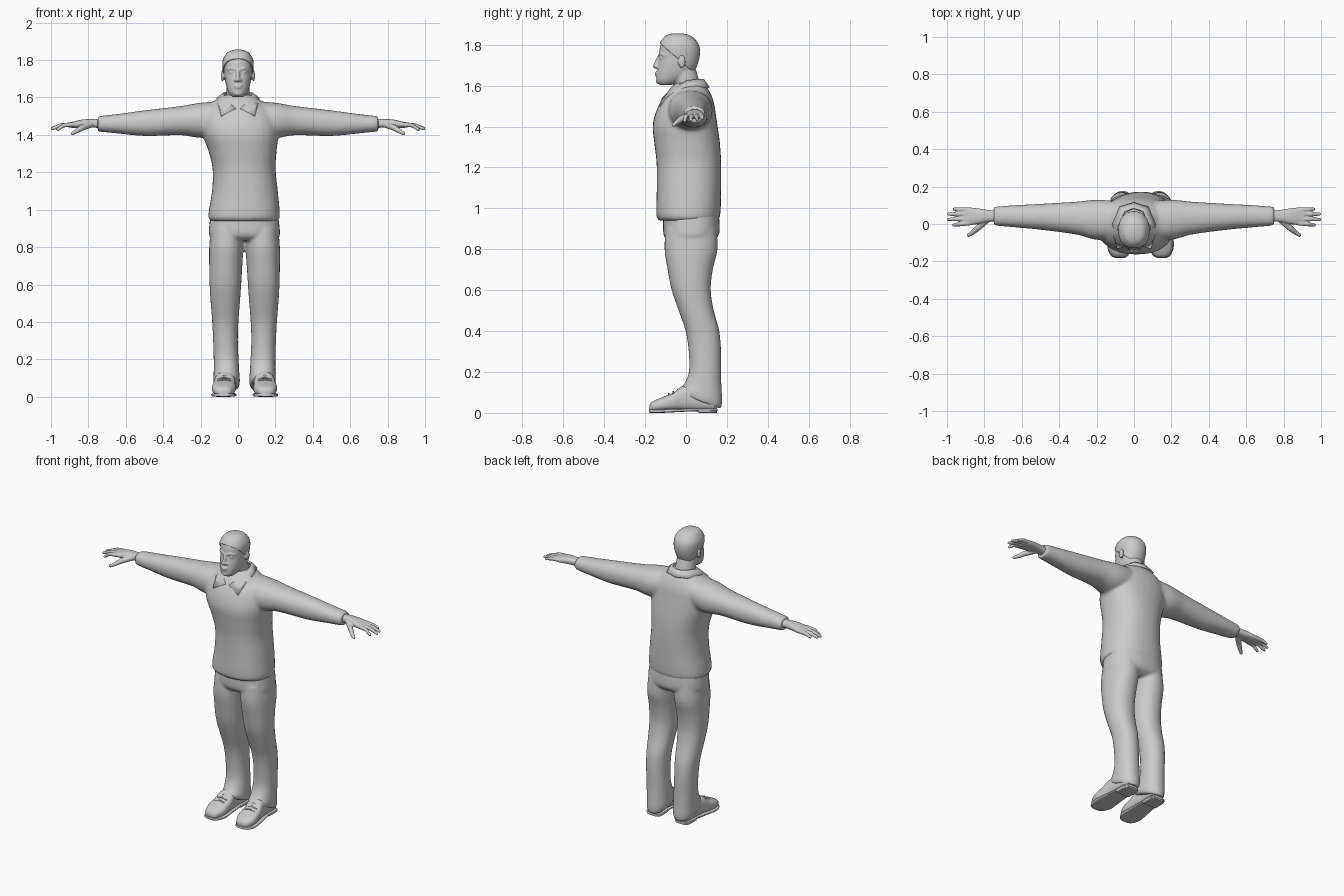
import bpy, bmesh, math
from mathutils import Vector, Matrix

cube = bpy.data.objects.get("Cube")
if cube:
    bpy.data.objects.remove(cube, do_unlink=True)

grey = bpy.data.materials.new("plain grey")
grey.use_nodes = True
grey.diffuse_color = (0.6, 0.6, 0.6, 1)
grey.node_tree.nodes["Principled BSDF"].inputs["Base Color"].default_value = (0.6, 0.6, 0.6, 1)

BODY_X = 0.035  # the lower body stands slightly to one side


def skin(bm, loops):
    """Bridge a list of vertex rings and cap both ends."""
    rings = [[bm.verts.new(p) for p in loop] for loop in loops]
    n = len(rings[0])
    for a, b in zip(rings, rings[1:]):
        for i in range(n):
            bm.faces.new((a[i], a[(i + 1) % n], b[(i + 1) % n], b[i]))
    bm.faces.new(rings[0][::-1])
    bm.faces.new(rings[-1])


def resample(rows, steps):
    """Smooth cubic interpolation of section rows along their first value."""
    rows = [Vector(tuple(r) + (0,) * (6 - len(r))) for r in rows]
    last = len(rows) - 1
    slopes = []
    for i in range(last + 1):
        a, b = rows[max(i - 1, 0)], rows[min(i + 1, last)]
        slopes.append((b - a) / (b[0] - a[0]))
    out = []
    for i in range(last):
        p, q = rows[i], rows[i + 1]
        h = q[0] - p[0]
        for k in range(steps):
            s = k / steps
            blend = s * s * (3 - 2 * s)
            out.append(p * (1 - blend) + q * blend
                       + slopes[i] * (h * s * (1 - s) ** 2) - slopes[i + 1] * (h * s * s * (1 - s)))
    return out + [rows[-1]]


def loft(bm, axis, rows, power=2.2, n=32, steps=4):
    """Rows: position, low/high of first cross axis, low/high of second, tilt."""
    loops = []
    for t, a0, a1, b0, b1, tilt in resample(rows, steps):
        loop = []
        for i in range(n):
            ang = math.tau * i / n
            c, s = math.cos(ang), math.sin(ang)
            u = math.copysign(abs(c) ** (2 / power), c)
            v = math.copysign(abs(s) ** (2 / power), s)
            a = (a0 + a1) / 2 + u * (a1 - a0) / 2
            b = (b0 + b1) / 2 + v * (b1 - b0) / 2
            loop.append({"z": (a, b, t + tilt * v), "x": (t, a, b), "y": (a, t, b)}[axis])
        loops.append(loop)
    skin(bm, loops)


def ball(bm, centre, size, segs=16):
    m = Matrix.Translation(centre) @ Matrix.Diagonal((*size, 1))
    bmesh.ops.create_uvsphere(bm, u_segments=segs, v_segments=segs // 2, radius=1, matrix=m)


def tube(bm, points, radii, n=12):
    """Round rod through points with rounded ends."""
    pts = [Vector(p) for p in points]
    loops = []
    for i, p in enumerate(pts):
        d = (pts[min(i + 1, len(pts) - 1)] - pts[max(i - 1, 0)]).normalized()
        u = d.cross(Vector((0, 0, 1) if abs(d.z) < 0.9 else (1, 0, 0))).normalized()
        w = d.cross(u)
        loops.append([p + (u * math.cos(math.tau * k / n) + w * math.sin(math.tau * k / n)) * radii[i]
                      for k in range(n)])
    skin(bm, loops)
    for p, r in ((pts[0], radii[0]), (pts[-1], radii[-1])):
        ball(bm, p, (r, r, r), n)


def mirror(bm, centre=0, keep=True):
    """Reflect across x = centre, keeping the first side as well if wanted."""
    geom = bm.verts[:] + bm.edges[:] + bm.faces[:]
    verts = bm.verts[:]
    if keep:
        dup = bmesh.ops.duplicate(bm, geom=geom)["geom"]
        verts = [g for g in dup if isinstance(g, bmesh.types.BMVert)]
    for v in verts:
        v.co.x = 2 * centre - v.co.x


def finish(bm, name, voxel=0, smooth=0, thick=0):
    bmesh.ops.recalc_face_normals(bm, faces=bm.faces[:])
    me = bpy.data.meshes.new(name)
    bm.to_mesh(me)
    bm.free()
    me.materials.append(grey)
    ob = bpy.data.objects.new(name, me)
    bpy.context.collection.objects.link(ob)
    if voxel:
        mod = ob.modifiers.new("blend", "REMESH")
        mod.mode, mod.voxel_size, mod.use_smooth_shade = "VOXEL", voxel, True
    if smooth:
        mod = ob.modifiers.new("soften", "SMOOTH")
        mod.factor, mod.iterations = 0.5, smooth
    if thick:
        mod = ob.modifiers.new("thickness", "SOLIDIFY")
        mod.thickness, mod.offset = thick, 0
    bpy.ops.object.select_all(action="DESELECT")
    ob.select_set(True)
    bpy.context.view_layer.objects.active = ob
    bpy.ops.object.shade_smooth_by_angle(angle=math.radians(45))
    return ob


# Sweater: both sleeves blended into the torso
bm = bmesh.new()
loft(bm, "x", [(.08, -.08, .12, 1.41, 1.58), (.2, -.085, .13, 1.385, 1.572), (.3, -.058, .12, 1.398, 1.555),
               (.5, -.031, .108, 1.394, 1.531), (.65, -.017, .1, 1.408, 1.511), (.75, -.008, .092, 1.418, 1.5)])
mirror(bm)
loft(bm, "z", [(.94, -.148, .212, -.132, .155), (.96, -.16, .224, -.145, .167), (1.1, -.139, .213, -.143, .172),
               (1.22, -.136, .201, -.144, .172), (1.32, -.16, .207, -.155, .166), (1.4, -.19, .215, -.163, .155),
               (1.46, -.2, .21, -.151, .146), (1.52, -.19, .19, -.125, .136), (1.57, -.14, .14, -.09, .116),
               (1.6, -.1, .1, -.065, .095), (1.615, -.07, .07, -.05, .08)], power=2.3)
finish(bm, "sweater", .01, 6)

# Trousers: two legs under a shared hip
bm = bmesh.new()
loft(bm, "z", [(.055, .066, .196, -.025, .17, -.035), (.08, .06, .201, -.036, .177, -.03),
               (.13, .063, .2, -.01, .174, -.01), (.2, .067, .2, .014, .171), (.3, .071, .203, .013, .171),
               (.4, .068, .208, -.002, .163), (.5, .06, .216, -.036, .136), (.6, .053, .222, -.07, .121),
               (.7, .047, .224, -.09, .131), (.8, .041, .224, -.105, .154), (.9, .037, .215, -.1, .15)])
mirror(bm, BODY_X)
loft(bm, "z", [(.835, -.12, .19, -.08, .12), (.86, -.152, .222, -.106, .155), (.9, -.155, .223, -.112, .165),
               (.98, -.145, .213, -.11, .16)], power=2.4)
finish(bm, "trousers", .0085, 4)

# Shoes with soles, heels and laces
for side in ("left", "right"):
    parts = []
    bm = bmesh.new()
    loft(bm, "y", [(-.178, .125, .17, .012, .038), (-.168, .107, .19, .008, .053), (-.12, .084, .209, .008, .075),
                   (-.06, .083, .204, .008, .1), (-.02, .085, .196, .008, .13), (.06, .09, .19, .008, .13),
                   (.13, .09, .186, .008, .1), (.148, .1, .174, .012, .085)], power=2.6)
    parts.append((bm, "shoe"))
    bm = bmesh.new()
    loft(bm, "y", [(-.182, .122, .172, .002, .018), (-.17, .102, .194, 0, .018), (-.12, .08, .213, 0, .018),
                   (-.04, .083, .205, .004, .02), (.05, .087, .192, .008, .022), (.14, .087, .189, .008, .022),
                   (.153, .1, .175, .01, .02)], power=5)
    loft(bm, "y", [(.06, .088, .19, 0, .02), (.135, .088, .188, 0, .02), (.151, .1, .175, 0, .02)], power=5)
    parts.append((bm, "sole"))
    bm = bmesh.new()
    for k in range(3):
        y, z = -.085 + .022 * k, .092 + .01 * k
        tube(bm, [(.112, y, z - .007), (.143, y, z + .002), (.176, y, z - .007)], [.004] * 3, 8)
    parts.append((bm, "laces"))
    for bm, part in parts:
        if side == "right":
            mirror(bm, BODY_X, keep=False)
        finish(bm, side + "_" + part)

# Hands: flat palm, four fingers and a lowered thumb
for side in ("left", "right"):
    bm = bmesh.new()
    loft(bm, "x", [(.72, .014, .07, 1.435, 1.487), (.78, .011, .075, 1.439, 1.485), (.83, .001, .083, 1.438, 1.482),
                   (.88, -.006, .088, 1.437, 1.471), (.91, -.003, .085, 1.441, 1.465)], power=2.5)
    for y0, y1, tip, z in ((.004, -.006, .965, 1.428), (.028, .024, .994, 1.432),
                           (.052, .053, .992, 1.436), (.076, .08, .962, 1.441)):
        tube(bm, [(.88, y0, 1.456), ((tip + .9) / 2, (y0 + y1) / 2, 1.451), (tip, y1, z)], [.0125, .0115, .0085])
    tube(bm, [(.79, .02, 1.455), (.835, -.022, 1.438), (.863, -.045, 1.42), (.885, -.06, 1.408)],
         [.018, .016, .0125, .0095])
    if side == "right":
        mirror(bm, keep=False)
    finish(bm, side + "_hand", .004, 2)

# Head with neck, ears and facial features
HEAD = [(1.603, .03, -.128, -.07), (1.62, .046, -.143, -.03), (1.65, .06, -.145, .02), (1.69, .069, -.139, .045),
        (1.73, .074, -.132, .058), (1.77, .077, -.13, .061), (1.8, .073, -.124, .053), (1.83, .055, -.104, .028),
        (1.842, .038, -.085, .005), (1.849, .012, -.06, -.025)]
bm = bmesh.new()
ball(bm, (.083, -.02, 1.717), (.008, .019, .032))       # ear
ball(bm, (.014, -.143, 1.692), (.008, .01, .008))       # nostril
ball(bm, (.03, -.12, 1.735), (.015, .009, .006))        # eye
tube(bm, [(.012, -.13, 1.75), (.035, -.123, 1.756), (.055, -.105, 1.748)], [.007, .007, .006])  # brow
mirror(bm)
loft(bm, "z", [(z, -w, w, f, b) for z, w, f, b in HEAD])
tube(bm, [(0, .025, 1.53), (0, .008, 1.6), (0, -.012, 1.67)], [.065, .062, .06], 24)
tube(bm, [(0, -.131, 1.745), (0, -.143, 1.715), (0, -.151, 1.694)], [.008, .01, .011])  # nose
ball(bm, (0, -.143, 1.663), (.024, .01, .005))          # upper lip
ball(bm, (0, -.142, 1.652), (.02, .01, .006))           # lower lip
ball(bm, (0, -.133, 1.621), (.024, .015, .013))         # chin
finish(bm, "head", .005, 3)

# Hair: a slightly larger shell of the skull, trimmed along the hairline
bm = bmesh.new()
grow = .004
loft(bm, "z", [(z + grow, -w - grow, w + grow, f - grow * .7, b + grow) for z, w, f, b in HEAD])
bmesh.ops.bisect_plane(bm, geom=bm.verts[:] + bm.edges[:] + bm.faces[:], plane_co=(0, -.125, 1.806),
                       plane_no=(0, .66, .75), clear_inner=True)
finish(bm, "hair", thick=.006)

# Shirt collar: folded strip ending in two points
upper = [(0, .085, 1.628), (.05, .066, 1.63), (.076, .005, 1.622), (.06, -.058, 1.588), (.012, -.112, 1.54)]
lower = [(0, .112, 1.59), (.075, .09, 1.592), (.112, .005, 1.594), (.106, -.07, 1.558), (.09, -.128, 1.5)]
bm = bmesh.new()
top = [bm.verts.new(p) for p in upper]
low = [bm.verts.new(p) for p in lower]
for i in range(len(top) - 1):
    bm.faces.new((top[i], low[i], low[i + 1], top[i + 1]))
mirror(bm)
bmesh.ops.remove_doubles(bm, verts=bm.verts[:], dist=.001)
finish(bm, "collar", thick=.01)
